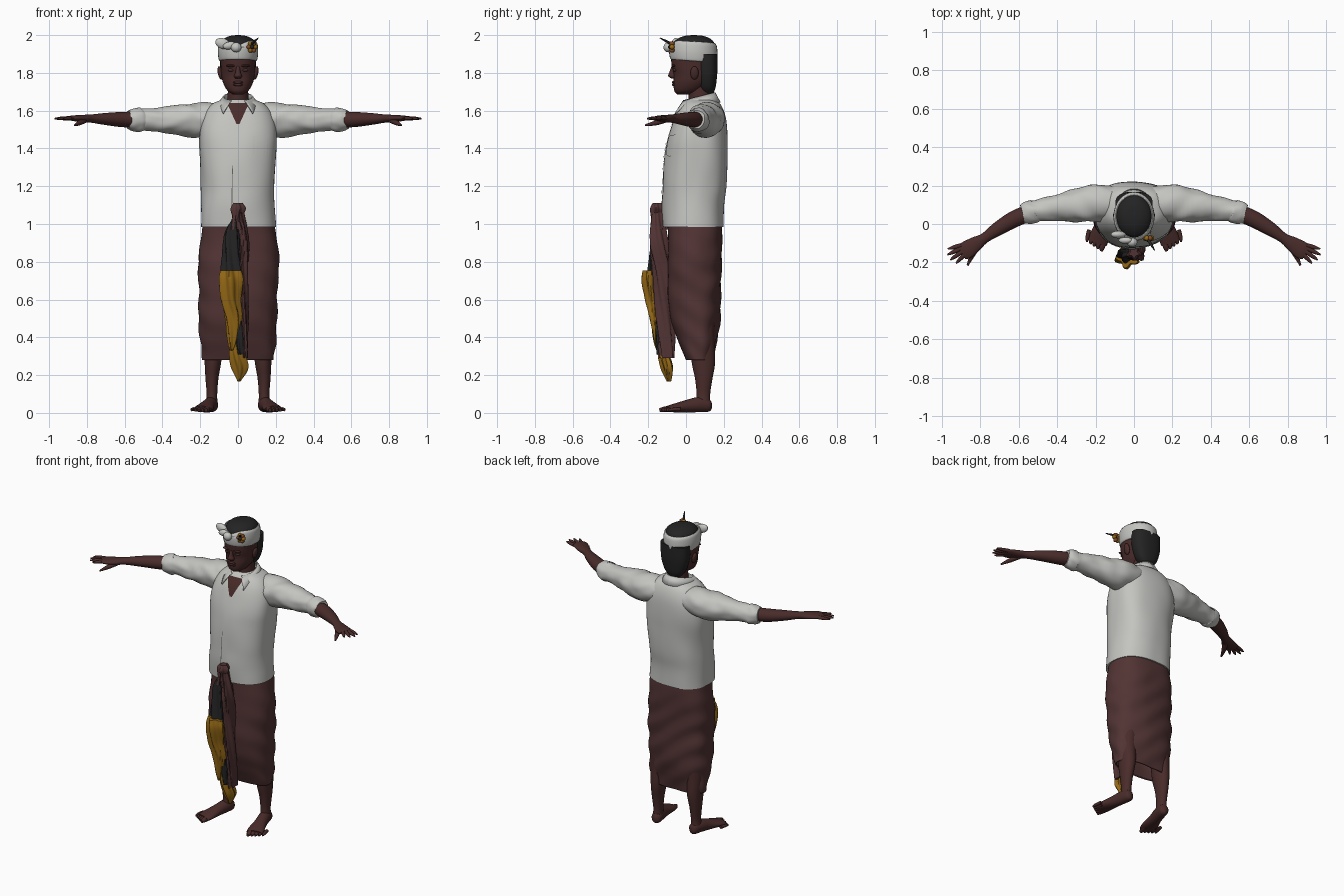
import bpy, bmesh, math
from mathutils import Vector, noise

if "Cube" in bpy.data.objects:
    bpy.data.objects.remove(bpy.data.objects["Cube"])


def material(name, *rgb):
    mat = bpy.data.materials.new(name)
    mat.use_nodes = True
    mat.diffuse_color = (*rgb, 1)
    mat.node_tree.nodes["Principled BSDF"].inputs["Base Color"].default_value = (*rgb, 1)
    return mat


WHITE = material("white cotton", .55, .55, .53)
MAROON = material("maroon cloth", .085, .034, .034)
SKIN = material("brown skin", .066, .025, .023)
BLACK = material("black", .017, .017, .017)
GOLD = material("gold cloth", .30, .14, .008)
ORANGE = material("orange petals", .22, .07, .02)
SHADE = material("seam grey", .12, .12, .12)


def finish(name, bm, mat, mirror=False, thick=0, angle=50):
    bmesh.ops.recalc_face_normals(bm, faces=bm.faces)
    mesh = bpy.data.meshes.new(name)
    bm.to_mesh(mesh)
    bm.free()
    ob = bpy.data.objects.new(name, mesh)
    bpy.context.collection.objects.link(ob)
    mesh.materials.append(mat)
    bpy.ops.object.select_all(action="DESELECT")
    bpy.context.view_layer.objects.active = ob
    ob.select_set(True)
    bpy.ops.object.shade_smooth_by_angle(angle=math.radians(angle))
    if thick:
        ob.modifiers.new("thickness", "SOLIDIFY").thickness = thick
    if mirror:
        ob.modifiers.new("mirror", "MIRROR")
    return ob


def spline(keys, steps):
    """Smooth in-between values through a list of equal-length key tuples."""
    pts = [Vector(k) for k in keys]
    pts = [pts[0] * 2 - pts[1]] + pts + [pts[-1] * 2 - pts[-2]]
    out = []
    for a, b, c, d in zip(pts, pts[1:], pts[2:], pts[3:]):
        for i in range(steps):
            f = i / steps
            m, n = (c - a) / 2, (d - b) / 2
            out.append(b + m * f + (3 * (c - b) - 2 * m - n) * f**2 + (2 * (b - c) + m + n) * f**3)
    return out + [pts[-2]]


def loft(name, keys, mat, along=False, n=32, steps=5, power=2, warp=None, caps=True, **opts):
    """Skin rings (x, y, z, half width, half depth); along=True turns rings to follow the path."""
    rows = spline(keys, steps)
    bm = bmesh.new()
    rings = []
    for i, row in enumerate(rows):
        centre = Vector(row[:3])
        u, v = Vector((1, 0, 0)), Vector((0, 1, 0))
        if along:
            ahead, behind = rows[min(i + 1, len(rows) - 1)], rows[max(i - 1, 0)]
            path = (Vector(ahead[:3]) - Vector(behind[:3])).normalized()
            u = path.cross(Vector((0, 0, 1))).normalized()
            v = u.cross(path)
        ring = []
        for j in range(n):
            t = math.tau * j / n
            c, s = math.cos(t), math.sin(t)
            k = (abs(c)**power + abs(s)**power) ** (-1 / power)
            if warp:
                k *= warp(t, centre)
            ring.append(bm.verts.new(centre + u * c * k * row[3] + v * s * k * row[4]))
        rings.append(ring)
    for lo, hi in zip(rings, rings[1:]):
        for j in range(n):
            bm.faces.new((lo[j], lo[j - 1], hi[j - 1], hi[j]))
    if caps:
        bm.faces.new(rings[0])
        bm.faces.new(rings[-1])
    return finish(name, bm, mat, **opts)


def span(z, half, front, back):
    return (0, (front + back) / 2, z, half, (back - front) / 2)


def plate(name, outline, mat, target, lift):
    """Thin panel laid on the front of the target."""
    bm = bmesh.new()
    bm.faces.new([bm.verts.new((x, -.4, z)) for x, z in outline])
    bmesh.ops.triangulate(bm, faces=bm.faces)
    bmesh.ops.subdivide_edges(bm, edges=bm.edges, cuts=9, use_grid_fill=True)
    ob = finish(name, bm, mat)
    wrap = ob.modifiers.new("wrap", "SHRINKWRAP")
    wrap.target, wrap.wrap_method, wrap.offset = target, "PROJECT", lift
    wrap.use_project_y = True
    return ob


def ball(name, centre, size, mat, turn=0):
    bpy.ops.mesh.primitive_uv_sphere_add(segments=16, ring_count=10, location=centre, rotation=(0, turn, 0))
    ob = bpy.context.object
    ob.name, ob.scale = name, size
    ob.data.materials.append(mat)
    bpy.ops.object.shade_smooth()
    return ob


# Wrinkle rules for the cloth
def creases(t, p):
    return 1 + .05 * noise.noise(Vector((math.cos(t) * 1.5, math.sin(t) * 1.5, p.z * 5)))


def sleeve_creases(t, p):
    return 1 + .14 * noise.noise(Vector((p.x * 14 + math.cos(t), math.sin(t) * 1.5, 3)))


def drapes(t, p):
    swag = math.sin(42 * p.z + 4 * math.cos(t) + 2 * math.sin(2 * t))
    return 1 + .028 * swag * min(1, 4 * (1 - p.z)) * (.65 + .35 * math.sin(t)) + creases(t, p) - 1


def pleats(t, p):
    return 1 + .22 * math.sin(5 * t + 14 * p.z)


# Shirt
shirt = loft("shirt_body", [
    span(.985, .2, -.12, .198), span(1.1, .196, -.125, .2), span(1.2, .196, -.12, .212),
    span(1.35, .202, -.112, .222), span(1.45, .205, -.098, .225), span(1.53, .2, -.075, .218),
    span(1.59, .18, -.05, .203), span(1.635, .14, -.022, .18), span(1.66, .085, 0, .15)],
    WHITE, n=64, power=2.4, warp=creases)
loft("sleeves", [
    (.08, .11, 1.565, .075, .075), (.18, .11, 1.555, .096, .09), (.27, .1, 1.55, .09, .087),
    (.38, .087, 1.55, .072, .072), (.5, .07, 1.553, .055, .058), (.52, .065, 1.553, .06, .064),
    (.555, .058, 1.554, .058, .06), (.58, .052, 1.555, .048, .05)],
    WHITE, along=True, n=40, warp=sleeve_creases, mirror=True)
plate("open_neck", [(-.058, 1.64), (-.008, 1.53), (.008, 1.53), (.058, 1.64)], SKIN, shirt, .005)
plate("button_band", [(-.04, 1.0), (.005, 1.0), (.012, 1.53), (-.02, 1.53)], WHITE, shirt, .004)
plate("shirt_slit", [(-.036, 1.08), (-.031, 1.08), (-.027, 1.31), (-.03, 1.31)], SHADE, shirt, .006)
plate("chest_pocket", [(.08, 1.37), (.125, 1.355), (.165, 1.37), (.165, 1.475), (.08, 1.465)], WHITE, shirt, .005)

# Collar: a folded band round the neck, with points at the front
bm = bmesh.new()
edges = []
for i in range(25):
    t = math.radians(28 + 152 * i / 24)
    c, s = math.cos(t), math.sin(t)
    tip = max(0, c) ** 3
    inner = bm.verts.new((s * .078, .065 - c * .09, 1.675 - .022 * c))
    outer = bm.verts.new((s * .105 + tip * .045, .065 - c * .118 - tip * .03, 1.645 - tip * .085))
    edges.append((inner, outer))
for (a, b), (c, d) in zip(edges, edges[1:]):
    bm.faces.new((a, b, d, c))
finish("collar", bm, WHITE, mirror=True, thick=.008)

# Wrapped skirt
loft("wrapped_skirt", [
    span(1.03, .185, -.1, .185), span(.95, .198, -.095, .19), span(.8, .212, -.1, .188),
    span(.65, .21, -.095, .183), span(.5, .204, -.078, .18), span(.4, .2, -.05, .165),
    span(.33, .195, -.02, .152), span(.28, .188, 0, .143)],
    MAROON, n=72, steps=9, power=2.5, warp=drapes, caps=False, thick=.008)

# Hanging sash
loft("sash_knot", [(0, -.15, 1.11, .022, .022), (0, -.15, 1.08, .035, .034), (-.005, -.15, 1.03, .024, .03),
                   (0, -.14, .97, .04, .045)], MAROON, warp=pleats)
loft("sash_black_fold", [(-.015, -.15, 1.03, .015, .02), (-.03, -.15, .95, .038, .03),
                         (-.035, -.155, .84, .042, .035), (-.035, -.165, .73, .05, .035)], BLACK, warp=pleats)
loft("sash_gold_fold", [(-.035, -.17, .755, .05, .05), (-.035, -.178, .7, .056, .048),
                        (-.04, -.17, .6, .047, .04), (-.025, -.162, .5, .04, .028), (-.03, -.15, .38, .022, .02),
                        (-.035, -.145, .33, .008, .01)], GOLD, warp=pleats)
loft("sash_maroon_tail", [(.012, -.15, 1.06, .018, .025), (.03, -.145, .9, .026, .045), (.025, -.125, .75, .026, .045),
                          (.03, -.11, .5, .022, .045), (.035, -.1, .29, .016, .035)], MAROON, warp=pleats)
loft("sash_black_tail", [(.005, -.14, .5, .02, .02), (.005, -.135, .4, .025, .025),
                         (.01, -.12, .31, .02, .03)], BLACK, warp=pleats)
loft("sash_gold_tail", [(-.02, -.13, .42, .02, .018), (-.005, -.12, .32, .036, .026), (.01, -.1, .24, .04, .03),
                        (.005, -.09, .165, .006, .01)], GOLD, warp=pleats)

# Legs and feet
loft("legs", [(.115, .08, .6, .07, .075), (.13, .085, .4, .055, .065), (.133, .092, .27, .044, .062),
              (.138, .094, .18, .034, .046), (.138, .092, .1, .028, .036), (.14, .09, .04, .032, .04)],
     SKIN, mirror=True)
loft("feet", [(.132, .135, .04, .012, .018), (.135, .12, .04, .03, .034), (.145, .07, .044, .036, .04),
              (.16, .01, .036, .038, .034), (.178, -.06, .026, .05, .023), (.19, -.1, .02, .05, .016)],
     SKIN, along=True, mirror=True)
for i in range(5):
    x, y, r = .158 + .019 * i, -.098 + .012 * i, .016 - .0015 * i
    loft("toes", [(x, y + .02, .02, r, r), (x + .008, y - .02, .018, r, r * .9), (x + .011, y - .042, .014, r * .5, r * .6)],
         SKIN, along=True, n=12, mirror=True)

# Arms and hands
loft("forearms", [(.48, .075, 1.555, .04, .04), (.6, .036, 1.553, .044, .041), (.7, -.02, 1.556, .037, .032),
                  (.775, -.072, 1.558, .027, .022), (.82, -.102, 1.558, .038, .02), (.87, -.135, 1.56, .046, .015),
                  (.895, -.15, 1.56, .038, .01)], SKIN, along=True, mirror=True)
for x, y in [(.968, -.13), (.97, -.16), (.955, -.187), (.925, -.205)]:
    base = Vector((.875, -.136, 1.56)).lerp(Vector((x - .05, y + .04, 1.56)), .55)
    loft("fingers", [(*base, .012, .011), (*base.lerp(Vector((x, y, 1.558)), .6), .01, .009), (x, y, 1.558, .004, .004)],
         SKIN, along=True, n=12, mirror=True)
loft("thumbs", [(.81, -.11, 1.55, .018, .014), (.84, -.16, 1.535, .014, .013), (.865, -.215, 1.523, .005, .005)],
     SKIN, along=True, n=12, mirror=True)

# Neck and head
loft("neck", [(0, .085, 1.56, .075, .075), (0, .08, 1.64, .06, .066), (0, .075, 1.7, .054, .062),
              (0, .07, 1.78, .055, .06)], SKIN)
loft("head", [span(1.685, .025, -.045, .02), span(1.705, .055, -.062, .075), span(1.745, .078, -.066, .12),
              span(1.79, .088, -.065, .145), span(1.84, .092, -.076, .152), span(1.9, .094, -.078, .155),
              span(1.95, .08, -.06, .14)], SKIN, power=2.2)
loft("nose", [(0, -.063, 1.838, .01, .012), (0, -.072, 1.805, .013, .016), (0, -.073, 1.783, .021, .021),
              (0, -.064, 1.77, .014, .012)], SKIN, n=16)
for z in (1.75, 1.737):
    ball("lip", (0, -.061, z), (.026, .014, .008), SKIN)
for side in (-1, 1):
    ball("ear", (side * .094, .045, 1.8), (.013, .022, .036), SKIN, side * .2)
    ball("brow", (side * .036, -.066, 1.838), (.028, .012, .007), SKIN)
    ball("eyelid", (side * .036, -.058, 1.815), (.018, .012, .009), SKIN)

# Hair
loft("back_hair", [(0, .115, 1.69, .04, .03), (0, .113, 1.725, .068, .044), (0, .112, 1.78, .088, .052),
                   (0, .11, 1.83, .095, .057), (0, .108, 1.9, .097, .058)], BLACK, power=2.6)
loft("hair_crown", [span(1.9, .095, -.075, .155), span(1.955, .092, -.068, .15), span(1.98, .076, -.045, .13),
                    span(1.995, .045, -.01, .095), span(2, .008, .03, .05)], BLACK)

# Headband with folded knot, flower and pin
band = loft("headband", [span(1.862, .094, -.076, .155), span(1.87, .102, -.085, .164), span(1.91, .107, -.09, .167),
                         span(1.95, .104, -.085, .163), span(1.966, .096, -.072, .152)], WHITE, caps=False, thick=.006)
for vert in band.data.vertices:
    vert.co.z += .07 * (.04 - vert.co.y)
for vert in band.data.vertices:
    if vert.co.z > 1.94 and vert.co.y < 0:
        vert.co.z -= .03 * max(0, 1 - abs(vert.co.x) / .06)
ball("headband_knot", (-.01, -.095, 1.935), (.028, .024, .026), WHITE)
ball("headband_flap", (-.08, -.055, 1.955), (.042, .02, .028), WHITE, .35)
ball("headband_fold", (-.045, -.085, 1.945), (.036, .018, .02), WHITE, -.2)
for i in range(6):
    t = math.tau * i / 6
    ball("petal", (.075 + .017 * math.cos(t), -.074, 1.937 + .02 * math.sin(t)), (.013, .014, .013), ORANGE if i % 2 else GOLD)
ball("flower_centre", (.075, -.084, 1.937), (.011, .011, .011), BLACK)
loft("hair_pin", [(.07, -.075, 1.95, .008, .008), (.088, -.105, 1.968, .007, .006), (.108, -.138, 1.985, .002, .002)],
     BLACK, along=True, n=10)
